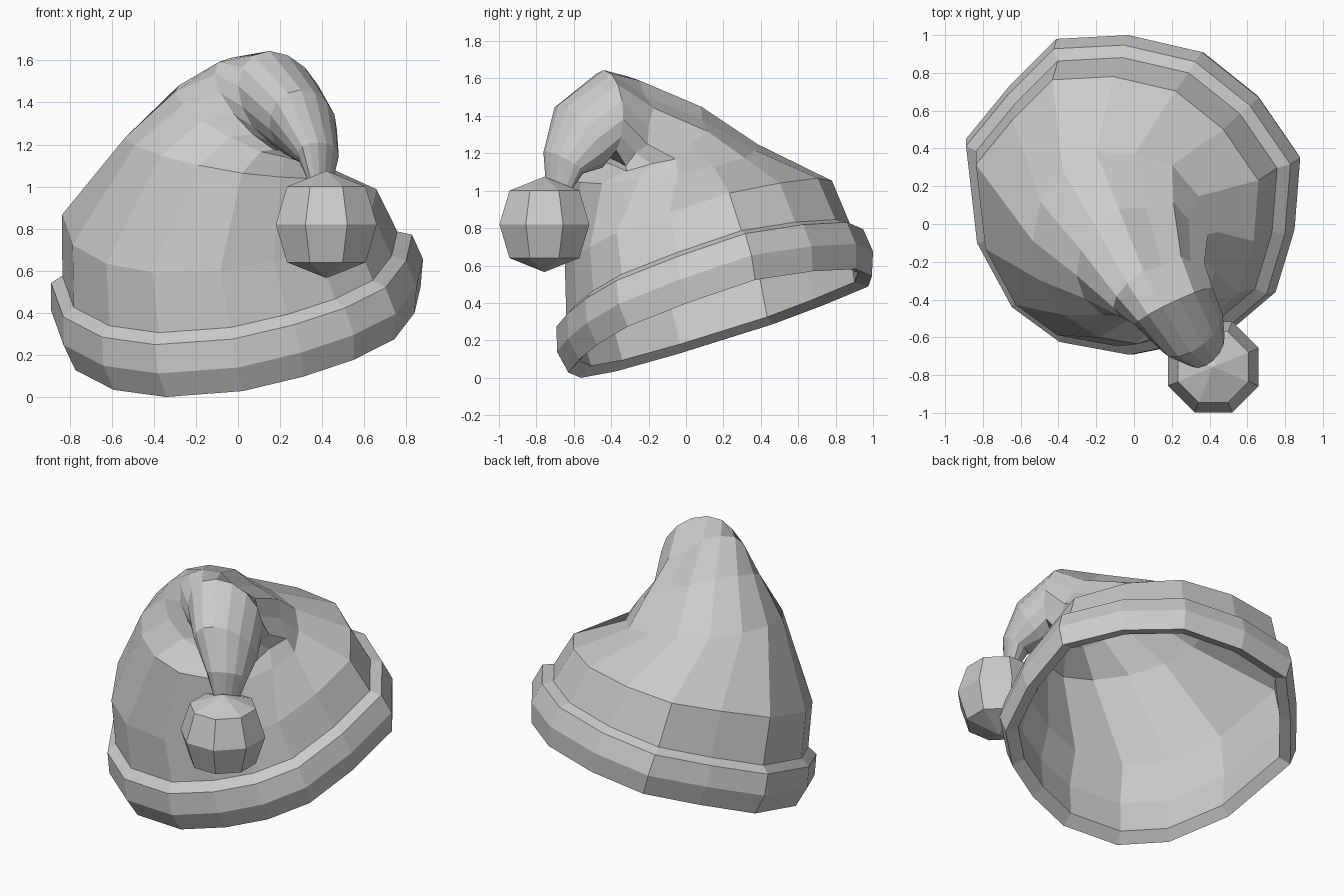
import bpy
import bmesh
from math import cos, sin, pi
from mathutils import Vector, Matrix

if "Cube" in bpy.data.objects:
    bpy.data.objects.remove(bpy.data.objects["Cube"], do_unlink=True)

# One plain grey for the whole hat
grey = bpy.data.materials.new("plain_grey")
grey.use_nodes = True
colour = (0.6, 0.6, 0.6, 1)
grey.diffuse_color = colour
for node in grey.node_tree.nodes:
    if node.type == "BSDF_PRINCIPLED":
        node.inputs["Base Color"].default_value = colour

# Plan outline of the brim, starting at the back and going round by the left
OUTLINE = [(-.03, 1), (.36, .91), (.66, .67), (.88, .35), (.85, -.03),
           (.75, -.36), (.55, -.53), (.3, -.63), (0, -.69), (-.38, -.62),
           (-.64, -.43), (-.83, -.08), (-.89, .45), (-.66, .73), (-.41, .98)]
SIDES = len(OUTLINE)
MIDDLE = Vector((-.02, .17))


def finish(bm, name):
    """Turn a bmesh into a flat-shaded, coloured object."""
    bmesh.ops.recalc_face_normals(bm, faces=bm.faces)
    mesh = bpy.data.meshes.new(name)
    bm.to_mesh(mesh)
    bm.free()
    mesh.materials.append(grey)
    obj = bpy.data.objects.new(name, mesh)
    bpy.context.collection.objects.link(obj)
    return obj


def loft(name, rings):
    """Skin a run of rings that all have the same number of points."""
    bm = bmesh.new()
    loops = [[bm.verts.new(p) for p in ring] for ring in rings]
    for low, high in zip(loops, loops[1:]):
        for i in range(len(low)):
            j = (i + 1) % len(low)
            bm.faces.new((low[i], low[j], high[j], high[i]))
    return finish(bm, name)


def brim_ring(scale, height, slope=.155):
    """Scaled outline on the tilted, slightly sagging brim, leaning as it rises."""
    ring = []
    lean = height - .13
    for point in OUTLINE:
        q = MIDDLE + (Vector(point) - MIDDLE) * scale
        q -= Vector((.18, .2)) * lean
        z = .23 + slope * q.x + .32 * q.y + .06 * q.x ** 2 + height
        ring.append(Vector((q.x, q.y, z)))
    return ring


def fold_ring(inner, outer, side, pleat=0):
    """Tilted oval from an inner to an outer point, pleated on one side."""
    inner, outer, side = Vector(inner), Vector(outer), Vector(side)
    centre, half = (inner + outer) / 2, (outer - inner) / 2
    ring = []
    for i in range(SIDES):
        t = 2 * pi * i / SIDES
        size = 1 - pleat * (i % 2) if sin(t) > 0 else 1
        ring.append(centre + (half * cos(t) + side * sin(t)) * size)
    return ring


# Turned-up brim, open underneath
loft("brim", [brim_ring(s, h) for s, h in
              [(.88, .04), (.96, -.005), (1, .13), (.97, .27), (.9, .31)]])

# Cap: wall, shoulder, crest, then the tail folding down to the pom-pom
loft("cap", [
    brim_ring(.88, .04),
    brim_ring(.9, .31),
    brim_ring(.845, .585, .11),
    fold_ring((.12, -.62, 1.05), (-.2, .38, 1.25), (.47, .13, -.055), .04),
    fold_ring((.18, -.47, 1.14), (-.08, .08, 1.45), (.33, .17, -.11), .12),
    fold_ring((.22, -.42, 1.15), (.05, -.25, 1.59), (.23, .14, -.1), .15),
    fold_ring((.27, -.43, 1.17), (.15, -.44, 1.645), (.2, .1, 0)),
    fold_ring((.32, -.46, 1.12), (.3, -.68, 1.46), (.16, .08, 0)),
    fold_ring((.38, -.56, 1.09), (.38, -.75, 1.21), (.1, .05, 0)),
    fold_ring((.4, -.62, 1), (.39, -.74, 1), (.05, .03, 0)),
])

# Faceted pom-pom hanging from the tip
ball = bmesh.new()
bmesh.ops.create_uvsphere(ball, u_segments=8, v_segments=4, radius=.255)
for vert in ball.verts:
    if .1 < abs(vert.co.z) < .2:
        vert.co.xy *= 1.1
    vert.co.xy *= 1.02
bmesh.ops.transform(ball, verts=ball.verts,
                    matrix=Matrix.Translation((.42, -.757, .82))
                    @ Matrix.Rotation(pi / 8, 4, "Z"))
finish(ball, "pom_pom")
